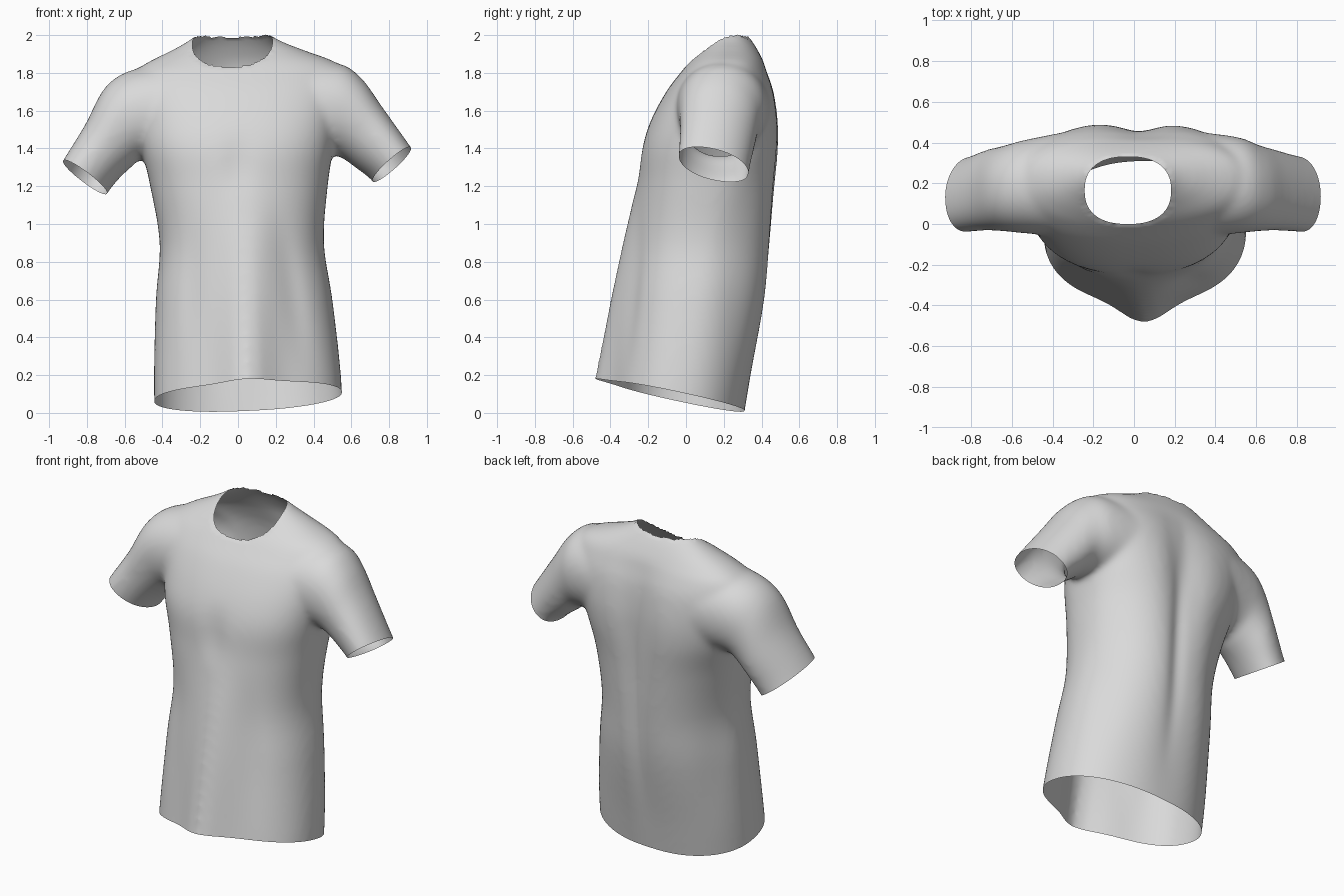
import bpy, bmesh
from math import cos, sin, pi, exp, copysign
from mathutils import Vector

cube = bpy.data.objects.get("Cube")
if cube:
    bpy.data.objects.remove(cube, do_unlink=True)

SIDES = 64


def power(v, n):
    return copysign(abs(v) ** (2 / n), v)


def bell(d, width):
    return exp(-(d / width) ** 2)


def smooth_rows(rows, steps=5):
    """Insert flowing in-between rows so the tube has no bands."""
    result = []
    for i in range(len(rows) - 1):
        window = (rows[max(i - 1, 0)], rows[i], rows[i + 1], rows[min(i + 2, len(rows) - 1)])
        for s in range(steps):
            t = s / steps
            result.append([b + t / 2 * (c - a + t * (2 * a - 5 * b + 4 * c - d + t * (3 * (b - c) + d - a)))
                           for a, b, c, d in zip(*window)])
    return result + [rows[-1]]


def loft(bm, rings):
    """Closed tube through a list of equally long point rings."""
    loops = [[bm.verts.new(p) for p in ring] for ring in rings]
    for a, b in zip(loops, loops[1:]):
        for i in range(SIDES):
            j = (i + 1) % SIDES
            bm.faces.new((a[i], a[j], b[j], b[i]))
    bm.faces.new(loops[0][::-1])
    bm.faces.new(loops[-1])


def torso_ring(z, x0, x1, y0, y1, n_front, n_back, bump, groove):
    """Rounded section with a draped front ridge and a hollow spine."""
    ring = []
    for i in range(SIDES):
        t = 2 * pi * i / SIDES
        n = n_front if sin(t) < 0 else n_back
        x = (x0 + x1) / 2 + (x1 - x0) / 2 * power(cos(t), n)
        y = (y0 + y1) / 2 + (y1 - y0) / 2 * power(sin(t), n)
        if sin(t) < 0:
            y -= bump * bell(x - 0.05, 0.14)
        else:
            y -= groove * bell(x - 0.02, 0.12)
        ring.append((x, y, z))
    return ring


def sleeve_ring(x_top, z_top, x_low, z_low, y0, y1, lean):
    """Section whose lower edge leans towards the back."""
    ring = []
    for i in range(SIDES):
        t = 2 * pi * i / SIDES
        u = 0.5 + 0.5 * power(cos(t), 2.1)
        ring.append((x_low + (x_top - x_low) * u,
                     (y0 + y1) / 2 + (y1 - y0) / 2 * power(sin(t), 2.1) + lean * (0.5 - u),
                     z_low + (z_top - z_low) * u))
    return ring


# Torso: height, left, right, front, back, front and back squareness, ridge, hollow
TORSO = [
    (-0.12, -0.44, 0.56, -0.43, 0.29, 2.3, 2.2, 0.12, 0.0),
    (0.2, -0.445, 0.545, -0.38, 0.35, 2.3, 2.1, 0.1, 0.01),
    (0.6, -0.435, 0.5, -0.33, 0.435, 2.3, 1.95, 0.07, 0.025),
    (0.9, -0.415, 0.455, -0.29, 0.468, 2.3, 1.95, 0.045, 0.03),
    (1.2, -0.465, 0.475, -0.255, 0.49, 2.4, 2.1, 0.01, 0.04),
    (1.4, -0.51, 0.505, -0.235, 0.5, 2.5, 2.5, 0.0, 0.045),
    (1.55, -0.53, 0.53, -0.185, 0.495, 2.5, 2.7, 0.0, 0.04),
    (1.7, -0.56, 0.56, -0.105, 0.47, 2.4, 2.7, 0.0, 0.025),
    (1.8, -0.55, 0.56, -0.03, 0.435, 2.3, 2.5, 0.0, 0.01),
    (1.86, -0.47, 0.51, 0.02, 0.41, 2.2, 2.3, 0.0, 0.0),
    (1.92, -0.35, 0.35, 0.08, 0.38, 2.2, 2.2, 0.0, 0.0),
    (1.975, -0.255, 0.215, 0.13, 0.345, 2.2, 2.2, 0.0, 0.0),
    (2.04, -0.18, 0.12, 0.18, 0.29, 2.2, 2.2, 0.0, 0.0),
]
# Sleeves from inside the shoulder past the cuff: upper edge, lower edge, front, back, lean
SLEEVES = [
    [(0.38, 1.855, 0.3, 1.36, -0.06, 0.45, 0), (0.55, 1.845, 0.48, 1.365, -0.045, 0.425, 0),
     (0.66, 1.765, 0.55, 1.35, -0.035, 0.39, 0.02), (0.76, 1.625, 0.62, 1.3, -0.03, 0.365, 0.05),
     (0.92, 1.4, 0.71, 1.23, -0.035, 0.33, 0.09), (1.0, 1.28, 0.76, 1.15, -0.035, 0.32, 0.09)],
    [(-0.4, 1.85, -0.3, 1.34, -0.06, 0.45, 0), (-0.59, 1.805, -0.5, 1.345, -0.045, 0.41, 0),
     (-0.71, 1.715, -0.56, 1.305, -0.035, 0.385, 0.02), (-0.81, 1.525, -0.63, 1.24, -0.03, 0.365, 0.05),
     (-0.93, 1.33, -0.69, 1.165, -0.035, 0.33, 0.09), (-0.99, 1.22, -0.74, 1.09, -0.035, 0.32, 0.09)],
]

bm = bmesh.new()
loft(bm, [torso_ring(*row) for row in smooth_rows(TORSO)])
for rows in SLEEVES:
    loft(bm, [sleeve_ring(*row) for row in smooth_rows(rows)])
bmesh.ops.recalc_face_normals(bm, faces=bm.faces)
mesh = bpy.data.meshes.new("shirt")
bm.to_mesh(mesh)
bm.free()
shirt = bpy.data.objects.new("shirt", mesh)
bpy.context.collection.objects.link(shirt)

# Fuse the tubes into one skin and soften the seams
fuse = shirt.modifiers.new("fuse", 'REMESH')
fuse.mode = 'VOXEL'
fuse.voxel_size = 0.016
soften = shirt.modifiers.new("soften", 'SMOOTH')
soften.factor = 0.5
soften.iterations = 16
graph = bpy.context.evaluated_depsgraph_get()
skin = bpy.data.meshes.new_from_object(shirt.evaluated_get(graph))
shirt.modifiers.clear()
shirt.data = skin
bpy.data.meshes.remove(mesh)

bm = bmesh.new()
bm.from_mesh(skin)
bm.normal_update()

# Soft cloth folds: start x, start z, end x, end z, width, depth, front or back
FOLDS = [
    (0.2, 1.2, 0.38, 0.1, 0.07, 0.016, -1),
    (-0.24, 1.2, -0.26, 0.2, 0.07, 0.012, -1),
    (0.0, 1.55, 0.0, 1.1, 0.08, 0.012, -1),
    (0.04, 1.8, 0.05, 0.1, 0.05, 0.018, 1),
    (-0.46, 1.5, -0.37, 0.1, 0.08, 0.035, 1),
    (0.44, 1.5, 0.46, 0.1, 0.08, 0.02, 1),
]
for v in bm.verts:
    shift = 0
    for x0, z0, x1, z1, width, depth, side in FOLDS:
        t = (v.co.z - z0) / (z1 - z0)
        if 0 < t < 1 and v.normal.y * side > 0:
            away = v.co.x - (x0 + (x1 - x0) * t)
            shift -= depth * sin(pi * t) ** 2 * bell(away, width) * v.normal.y
    v.co.y += shift


def cut(point, normal, region):
    """Slice the chosen region and drop everything on the normal side."""
    faces = [f for f in bm.faces if region(f.calc_center_median())]
    edges = {e for f in faces for e in f.edges}
    verts = {v for f in faces for v in f.verts}
    bmesh.ops.bisect_plane(bm, geom=faces + list(edges) + list(verts),
                           plane_co=point, plane_no=normal, clear_outer=True)


# Open hem, sloping down towards the back
cut(Vector((0, 0, 0.075)), Vector((0.05, -0.215, -1)), lambda c: c.z < 0.6)

# Open cuffs
for rows in SLEEVES:
    x_top, z_top, x_low, z_low = rows[4][:4]
    side = copysign(1, x_top)
    across = Vector((x_top - x_low, z_top - z_low)).normalized()
    cut(Vector(((x_top + x_low) / 2, 0.15, (z_top + z_low) / 2)),
        Vector((across.y * side, -0.15, -across.x * side)),
        lambda c: c.x * side > 0.6)


# Round neck opening
def neck(co):
    return (abs((co.x + 0.03) / 0.212) ** 2.4 + abs((co.y - 0.165) / 0.165) ** 2.4) ** (1 / 2.4)


inside = [v for v in bm.verts if v.co.z > 1.7 and neck(v.co) < 1]
bmesh.ops.delete(bm, geom=inside, context='VERTS')
rim = [v for v in bm.verts if v.is_boundary and v.co.z > 1.7]
for v in rim:
    f = neck(v.co)
    v.co.x = -0.03 + (v.co.x + 0.03) / f
    v.co.y = 0.165 + (v.co.y - 0.165) / f
bm.to_mesh(skin)
bm.free()

# Plain cloth colour
cloth = bpy.data.materials.new("light_grey_cloth")
cloth.use_nodes = True
colour = (0.7, 0.7, 0.7, 1)
cloth.diffuse_color = colour
cloth.node_tree.nodes["Principled BSDF"].inputs["Base Color"].default_value = colour
skin.materials.clear()
skin.materials.append(cloth)
for p in skin.polygons:
    p.use_smooth = True
    p.material_index = 0
